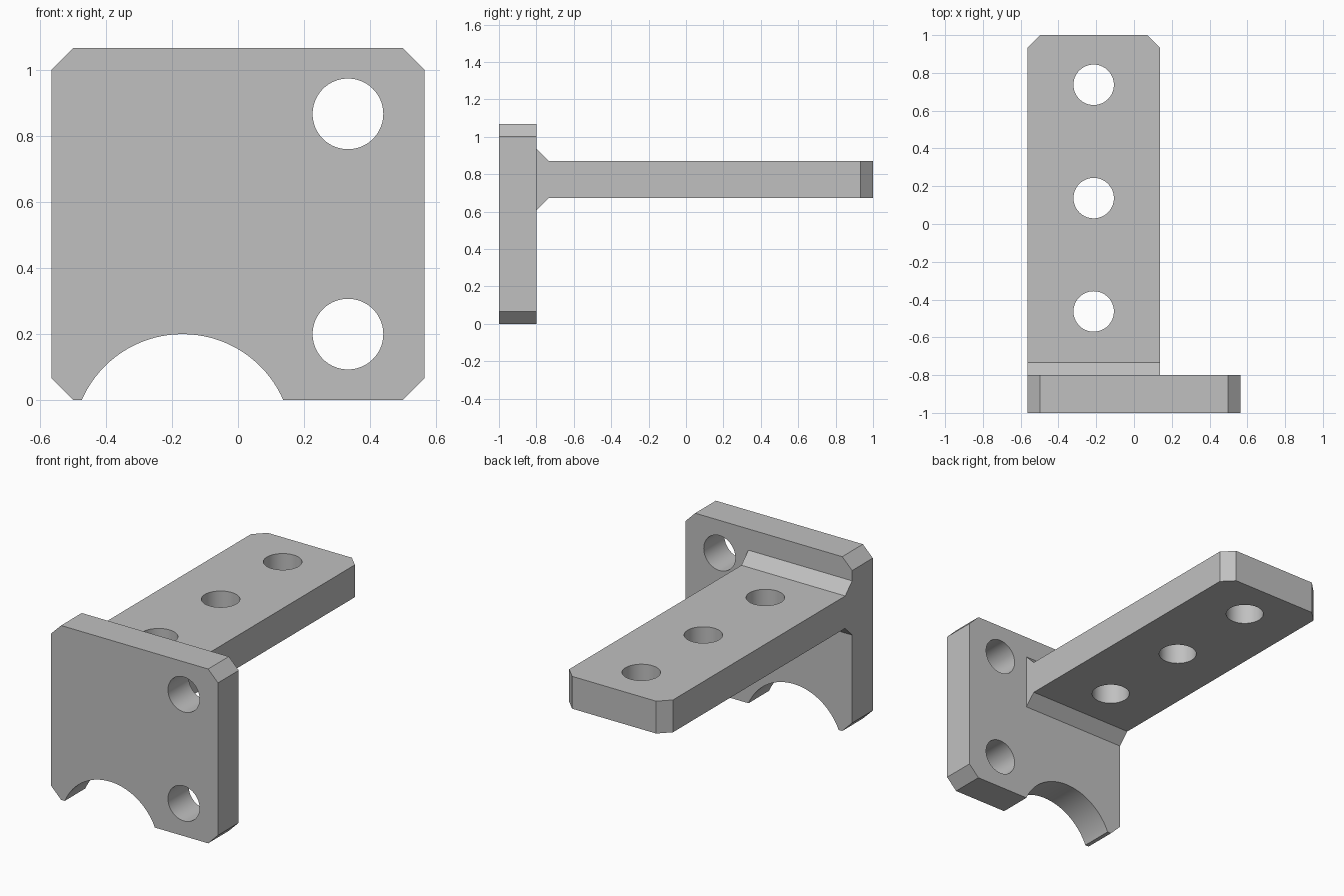
import bpy, bmesh, math
from mathutils import Matrix, Vector

cube = bpy.data.objects.get("Cube")
if cube:
    bpy.data.objects.remove(cube, do_unlink=True)

# Shared dimensions
LEFT, RIGHT, ARM_RIGHT = -0.565, 0.565, 0.138
BACK, HEIGHT, CHAMFER, HOLE = -0.8, 1.067, 0.067, 0.107

grey = bpy.data.materials.new("Light grey")
grey.use_nodes = True
grey.diffuse_color = (0.53, 0.53, 0.53, 1)
grey.node_tree.nodes["Principled BSDF"].inputs["Base Color"].default_value = grey.diffuse_color


def make_object(name, bm):
    bmesh.ops.recalc_face_normals(bm, faces=bm.faces)
    mesh = bpy.data.meshes.new(name)
    bm.to_mesh(mesh)
    bm.free()
    mesh.materials.append(grey)
    obj = bpy.data.objects.new(name, mesh)
    bpy.context.collection.objects.link(obj)
    return obj


def prism(points, offset):
    """Extrude a flat outline along the offset vector."""
    bm = bmesh.new()
    face = bm.faces.new([bm.verts.new(p) for p in points])
    extruded = bmesh.ops.extrude_face_region(bm, geom=[face], use_keep_orig=True)
    verts = [g for g in extruded["geom"] if isinstance(g, bmesh.types.BMVert)]
    bmesh.ops.translate(bm, verts=verts, vec=offset)
    return bm


def bevel_edges(bm, rule):
    edges = [e for e in bm.edges if rule(e)]
    bmesh.ops.bevel(bm, geom=edges, offset=CHAMFER, offset_type='OFFSET',
                    segments=1, affect='EDGES', profile=0.5)


def drill(obj, center, radius, axis):
    """Cut a round hole through a part along an axis."""
    bm = bmesh.new()
    turn = Vector((0, 0, 1)).rotation_difference(Vector(axis)).to_matrix().to_4x4()
    bmesh.ops.create_cone(bm, cap_ends=True, segments=96, radius1=radius, radius2=radius,
                          depth=0.6, matrix=Matrix.Translation(center) @ turn)
    cutter = make_object("hole_cutter", bm)
    cutter.hide_render = True
    mod = obj.modifiers.new("hole", 'BOOLEAN')
    mod.operation, mod.solver, mod.object = 'DIFFERENCE', 'EXACT', cutter
    bpy.ops.object.select_all(action='DESELECT')
    bpy.context.view_layer.objects.active = obj
    obj.select_set(True)
    bpy.ops.object.modifier_apply(modifier=mod.name)
    bpy.data.objects.remove(cutter, do_unlink=True)


# Upright plate with chamfered corners
bm = prism([(LEFT, -1, 0), (RIGHT, -1, 0), (RIGHT, -1, HEIGHT), (LEFT, -1, HEIGHT)],
           (0, BACK + 1, 0))
bevel_edges(bm, lambda e: abs(e.verts[0].co.y - e.verts[1].co.y) > 0.1)
plate = make_object("mounting_plate", bm)
for z in (0.2, 0.867):
    drill(plate, (0.333, -0.9, z), HOLE, (0, 1, 0))
drill(plate, (-0.168, -0.9, -0.133), 0.333, (0, 1, 0))  # rounded bottom notch

# Arm with sloped root, extruded across its width
low, high, root = 0.672, 0.87, BACK + CHAMFER
side = [(BACK, low - CHAMFER), (root, low), (1, low),
        (1, high), (root, high), (BACK, high + CHAMFER)]
bm = prism([(LEFT, y, z) for y, z in side], (ARM_RIGHT - LEFT, 0, 0))
bevel_edges(bm, lambda e: all(v.co.y > 0.99 for v in e.verts)
            and abs(e.verts[0].co.z - e.verts[1].co.z) > 0.1)
arm = make_object("arm", bm)
for y in (-0.463, 0.137, 0.737):
    drill(arm, ((LEFT + ARM_RIGHT) / 2, y, 0.77), HOLE, (0, 0, 1))

# Smooth hole walls, crisp edges
for obj in (plate, arm):
    bpy.ops.object.select_all(action='DESELECT')
    bpy.context.view_layer.objects.active = obj
    obj.select_set(True)
    bpy.ops.object.shade_smooth_by_angle(angle=math.radians(30))
